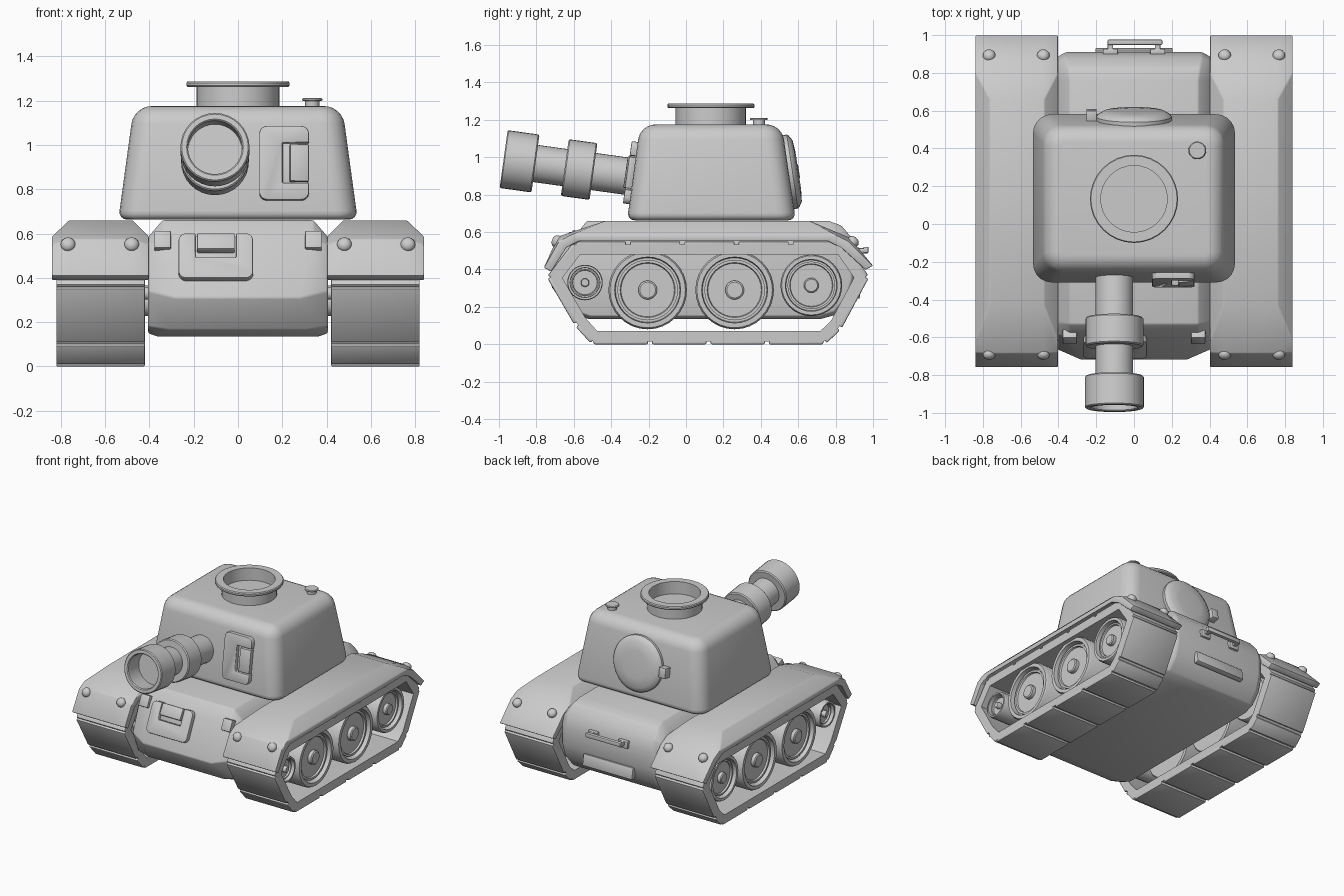
import bpy, bmesh
from math import sin, cos, pi, radians, hypot
from mathutils import Matrix, Vector

if "Cube" in bpy.data.objects:
    bpy.data.objects.remove(bpy.data.objects["Cube"])


def finish(bm, name, mat=None, bevel=0, seg=2, mirror=False):
    bmesh.ops.recalc_face_normals(bm, faces=bm.faces)
    if bevel:
        sharp = [e for e in bm.edges if e.calc_face_angle(0) > radians(28)]
        bmesh.ops.bevel(bm, geom=sharp, offset=bevel, segments=seg, affect='EDGES', profile=0.5)
    if mat:
        bm.transform(mat)
    me = bpy.data.meshes.new(name)
    bm.to_mesh(me)
    bm.free()
    ob = bpy.data.objects.new(name, me)
    bpy.context.collection.objects.link(ob)
    if mirror:
        ob.modifiers.new("Mirror", 'MIRROR').use_mirror_merge = False
    return ob


def loft(name, rings, closed=False, **kw):
    bm = bmesh.new()
    vs = [[bm.verts.new(p) for p in r] for r in rings]
    n = len(rings[0])
    for a, b in zip(vs, vs[1:] + vs[:1] if closed else vs[1:]):
        for i in range(n):
            j = (i + 1) % n
            bm.faces.new((a[i], a[j], b[j], b[i]))
    if not closed:
        bm.faces.new(vs[0])
        bm.faces.new(vs[-1])
    return finish(bm, name, **kw)


def lathe(name, prof, n=32, **kw):
    rings = [[(r * cos(2 * pi * i / n), r * sin(2 * pi * i / n), z) for i in range(n)] for r, z in prof]
    return loft(name, rings, **kw)


def box(name, size, mat, bevel=0.006, **kw):
    bm = bmesh.new()
    bmesh.ops.create_cube(bm, size=1, matrix=Matrix.Diagonal((*size, 1)))
    return finish(bm, name, mat, bevel, **kw)


def at(x, y, z, rx=0, rz=0):
    return Matrix.Translation((x, y, z)) @ Matrix.Rotation(radians(rx), 4, 'X') @ Matrix.Rotation(radians(rz), 4, 'Z')


def facing(loc, d):
    return Matrix.Translation(loc) @ Vector(d).to_track_quat('Z', 'Y').to_matrix().to_4x4()


def rrect(x0, x1, y0, y1, r, z, n=5):
    out = []
    for k, (cx, cy) in enumerate([(x1 - r, y1 - r), (x0 + r, y1 - r), (x0 + r, y0 + r), (x1 - r, y0 + r)]):
        for i in range(n + 1):
            a = pi / 2 * (k + i / n)
            out.append((cx + r * cos(a), cy + r * sin(a), z))
    return out


def inset(pts, d):
    # mitred inward offset of a counter-clockwise outline
    out = []
    for i, p in enumerate(pts):
        p = Vector(p)
        a = (p - Vector(pts[i - 1])).normalized()
        b = (Vector(pts[(i + 1) % len(pts)]) - p).normalized()
        na, nb = Vector((-a.y, a.x)), Vector((-b.y, b.x))
        out.append(tuple(p + (na + nb) * d / (1 + na.dot(nb))))
    return out


# hull: side profiles for the flat middle (x, y, z) and the chamfered flanks (y, z)
mid = [(.34, -.53, .66), (.34, -.60, .57), (.28, -.72, .31), (.31, -.62, .165), (.36, -.52, .135),
       (.36, .72, .135), (.36, .81, .16), (.36, .88, .24), (.36, .91, .35), (.36, .91, .48),
       (.36, .885, .57), (.35, .83, .635), (.34, .76, .66)]
flank = [(-.52, .585), (-.585, .55), (-.665, .34), (-.60, .18), (-.51, .15), (.71, .15), (.79, .175),
         (.855, .25), (.885, .35), (.885, .48), (.865, .54), (.82, .575), (.76, .585)]
half = [mid, [(.405, y, z) for y, z in flank]]
loft("hull", [[(-x, y, z) for x, y, z in r] for r in half[::-1]] + half, bevel=.008)

# turret: tapered rounded block
rings = []
steps = [(.04 * (1 - sin(a)), .663 + .04 * (1 - cos(a))) for a in [pi / 8 * i for i in range(5)]]
steps += [(.08 * (1 - cos(a)), 1.095 + .08 * sin(a)) for a in [pi / 12 * i for i in range(7)]]
for d, z in steps:
    t = (z - .663) / .512
    rings.append(rrect(-.54 + .07 * t + d, .54 - .07 * t - d, -.315 + .07 * t + d, .587 - .075 * t - d, .1 - d, z))
loft("turret", rings)

# commander hatch ring and antenna knob on the roof
lathe("hatch_ring", [(.188, 1.16), (.188, 1.262), (.228, 1.262), (.233, 1.268), (.233, 1.28), (.228, 1.287),
                     (.176, 1.287), (.176, 1.195)], mat=at(0, .133, 0))
lathe("roof_knob", [(.032, 1.16), (.032, 1.198), (.047, 1.2), (.047, 1.206), (.042, 1.211)], 20, mat=at(.335, .39, 0))

# gun barrel, measured back from the muzzle along its raised axis
lathe("gun_barrel", [(.1, -.76), (.1, -.485), (.146, -.485), (.153, -.478), (.153, -.337), (.146, -.33),
                     (.1, -.33), (.1, -.172), (.149, -.172), (.156, -.165), (.156, -.006), (.15, 0),
                     (.128, 0), (.122, -.006), (.122, -.13)],
      mat=facing((-.104, -.975, .99), (0, -.99, .137)))

# round rear turret door with its latch
back = (0, .988, .15)
lathe("rear_door", [(.2, -.02), (.2, .022), (.192, .032), (.165, .048), (.1, .054)], mat=facing((0, .547, .92), back))
box("rear_door_latch", (.055, .07, .075), at(-.225, .57, .92, 9))


# vision hatches: notched plate, recessed floor and flap
def hatch(name, mat):
    w, h = .168, .112
    o = [(x, y) for x, y, _ in rrect(-w, w, -h, h, .035, 0)]
    o = o[:6] + [(.092, h), (.092, -.008), (-.092, -.008), (-.092, h)] + o[6:]
    loft(name + "_plate", [[(x, y, z) for x, y in o] for z in (-.03, .034)], mat=mat, bevel=.005)
    box(name + "_floor", (.19, .115, .04), mat @ at(0, .05, -.012))
    box(name + "_flap", (.17, .085, .04), mat @ at(0, .068, .02, -6))


hatch("hull_hatch", at(-.1, -.637, .487, 65))
hatch("turret_hatch", at(.208, -.28, .915, 82, -90))

# tow lugs on the nose, handle and plate on the back
box("tow_lug", (.075, .05, .085), at(.34, -.598, .565, -25), mirror=True)
box("tail_plate", (.41, .04, .085), at(0, .905, .285, 10))
box("handle_bar", (.29, .028, .032), at(.005, .962, .505))
box("handle_leg", (.03, .075, .03), at(.125, .935, .5), mirror=True)
box("handle_foot", (.08, .03, .055), at(.125, .912, .49), mirror=True)

# fenders: bent shell with chamfered long edges
top = [(-.76, .41), (-.685, .575), (-.43, .66), (.66, .66), (.875, .57), (1.0, .42)]
rim = [(-.76, .41), (-.68, .55), (-.62, .585), (.80, .585), (.87, .55), (1.0, .42)]


def shell(prof, x):
    under = [(y + (.04 if y < .1 else -.04), z - (.022 if z < .45 else .035)) for y, z in prof]
    return [(x, y, z) for y, z in prof + under[::-1]]


loft("fender", [shell(rim, .402), shell(top, .475), shell(top, .762), shell(rim, .84)], bevel=.006, mirror=True)

# fender bolts
dome = [(.033, -.01), (.033, .006), (.028, .017), (.016, .025), (.005, .027)]
for i, x in enumerate((.48, .767)):
    lathe(f"front_bolt_{i}", dome, 16, mat=facing((x, -.69, .55), (0, -.9, .42)), mirror=True)
    lathe(f"rear_bolt_{i}", dome, 16, mat=facing((x, .892, .548), (0, .65, .76)), mirror=True)

# tracks: hollow belt plus raised plates along every straight run
belt = [(-.745, .36), (-.595, .1), (-.505, 0), (.745, 0), (.83, .08), (.98, .36), (.85, .55), (-.6, .55)]
outer, inner = inset(belt, .016), inset(belt, .07)
loft("track_belt", [[(x, y, z) for y, z in p] for p, x in
                    ((outer, .42), (outer, .82), (inner, .82), (inner, .42))], closed=True, mirror=True)
k = 0
for i, (y0, z0) in enumerate(belt):
    y1, z1 = belt[(i + 1) % len(belt)]
    length = hypot(y1 - y0, z1 - z0)
    n = max(1, round(length / .31))
    u, v = (y1 - y0) / length, (z1 - z0) / length
    rot = Matrix(((1, 0, 0, 0), (0, u, -v, 0), (0, v, u, 0), (0, 0, 0, 1)))
    for j in range(n):
        t = (j + .5) / n
        m = Matrix.Translation((.62, y0 + (y1 - y0) * t - v * .014, z0 + (z1 - z0) * t + u * .014)) @ rot
        box(f"track_plate_{k}", (.4, length / n - .022, .028), m, .007, mirror=True)
        k += 1

# road wheels with stepped discs, hubs and axles
for i, (y, z, r) in enumerate([(-.54, .33, .095), (-.205, .29, .21), (.26, .29, .21), (.67, .315, .165)]):
    prof = [(.2 * r, .786), (.24 * r, .78), (.24 * r, .755), (.68 * r, .755), (.7 * r, .768), (.77 * r, .768),
            (.77 * r, .745), (.82 * r, .745), (.84 * r, .79), (.96 * r, .79), (r, .775), (r, .48),
            (.96 * r, .47), (.3 * r, .47), (.3 * r, .39)]
    lathe(f"road_wheel_{i}", prof, mat=facing((0, y, z), (1, 0, 0)), mirror=True)

# smooth shading with crisp edges
bpy.ops.object.select_all(action='SELECT')
bpy.context.view_layer.objects.active = bpy.data.objects["hull"]
bpy.ops.object.shade_smooth_by_angle(angle=radians(35))
